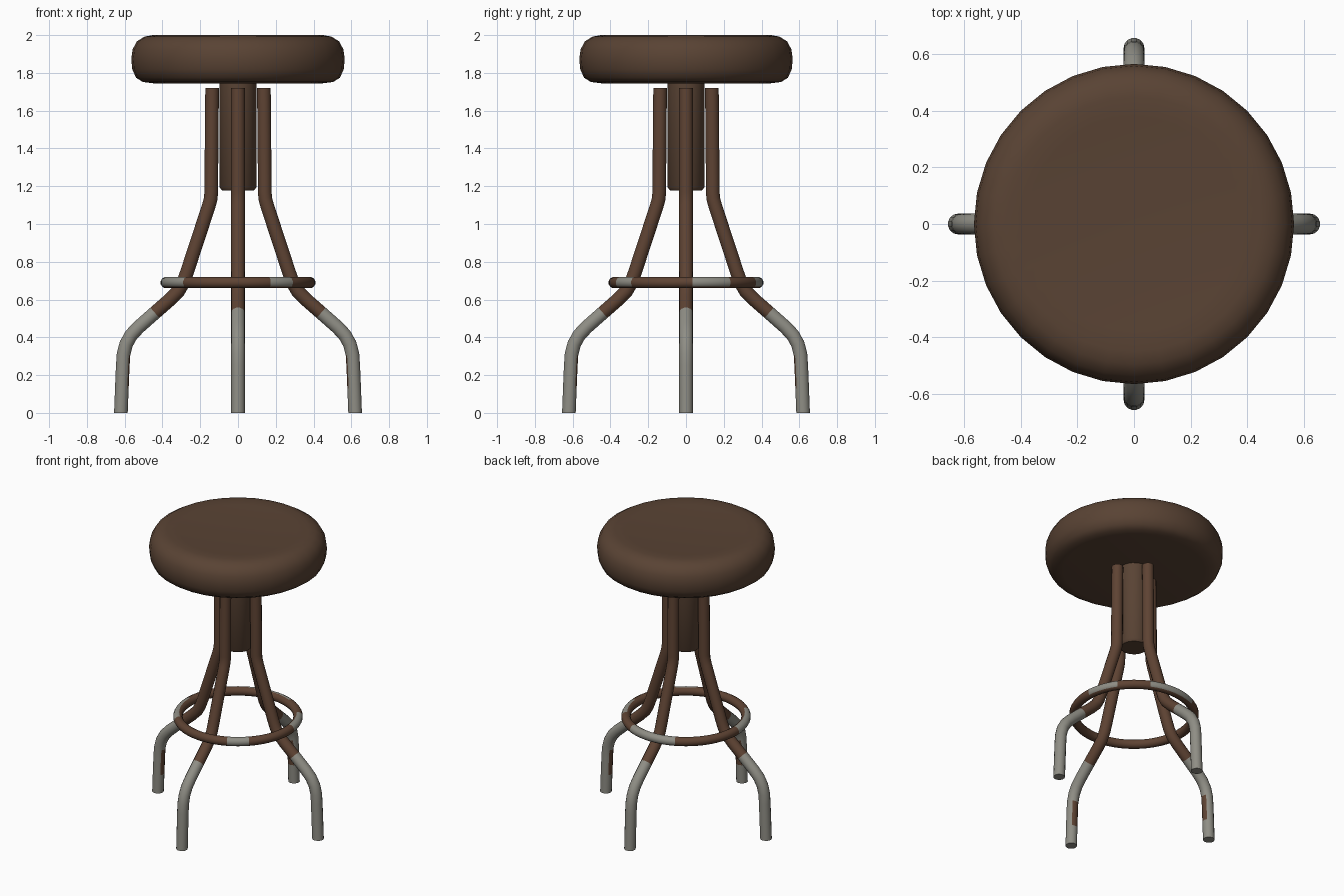
import bpy, bmesh, math
from mathutils import Vector, Matrix

if "Cube" in bpy.data.objects:
    bpy.data.objects.remove(bpy.data.objects["Cube"])


def material(name, rgb):
    m = bpy.data.materials.new(name)
    m.diffuse_color = (*rgb, 1)
    m.use_nodes = True
    m.node_tree.nodes["Principled BSDF"].inputs["Base Color"].default_value = m.diffuse_color
    return m


BROWN = material("dark brown", (0.100, 0.056, 0.034))
RUST = material("rusty brown", (0.112, 0.056, 0.033))
GREY = material("worn grey metal", (0.275, 0.270, 0.235))


def finish(bm, name, mats, angle=40):
    bmesh.ops.recalc_face_normals(bm, faces=bm.faces)
    me = bpy.data.meshes.new(name)
    bm.to_mesh(me)
    bm.free()
    ob = bpy.data.objects.new(name, me)
    bpy.context.collection.objects.link(ob)
    for m in mats:
        me.materials.append(m)
    bpy.ops.object.select_all(action='DESELECT')
    ob.select_set(True)
    bpy.context.view_layer.objects.active = ob
    bpy.ops.object.shade_smooth_by_angle(angle=math.radians(angle))
    return ob


def lathe(name, profile, sides, mat):
    """Turn an (r, z) profile around the z axis; r = 0 closes the ends."""
    bm = bmesh.new()
    vs = [bm.verts.new((r, 0, z)) for r, z in profile]
    es = [bm.edges.new(p) for p in zip(vs, vs[1:])]
    bmesh.ops.spin(bm, geom=vs + es, axis=(0, 0, 1), cent=(0, 0, 0),
                   angle=math.tau, steps=sides, use_duplicate=False)
    bmesh.ops.remove_doubles(bm, verts=bm.verts, dist=0.0005)
    return finish(bm, name, [mat])


def tube(path, side, radius, sides, closed=False):
    """Sweep a circle along a planar path; side is the normal of that plane."""
    bm = bmesh.new()
    n, rings = len(path), []
    for i, p in enumerate(path):
        a = path[(i - 1) % n] if closed else path[max(i - 1, 0)]
        b = path[(i + 1) % n] if closed else path[min(i + 1, n - 1)]
        d1 = (p - a).normalized() if p != a else (b - p).normalized()
        d2 = (b - p).normalized() if p != b else d1
        t = (d1 + d2).normalized()
        if not closed and i in (0, n - 1):
            t = Vector((0, 0, -1))
        out = side.cross(t)
        rings.append([bm.verts.new(p + radius * (math.cos(k) * out + math.sin(k) * side))
                      for k in (math.tau * (j + 0.5) / sides for j in range(sides))])
    for i in range(n if closed else n - 1):
        r, s = rings[i], rings[(i + 1) % n]
        for j in range(sides):
            k = (j + 1) % sides
            bm.faces.new((r[j], r[k], s[k], s[j]))
    if not closed:
        bm.faces.new(rings[0])
        bm.faces.new(rings[-1])
    bmesh.ops.recalc_face_normals(bm, faces=bm.faces)
    bm.normal_update()
    return bm


# Padded round seat with a slight dish on top
lathe("seat", [(0, 1.988), (0.25, 1.990), (0.38, 1.997), (0.45, 2.0), (0.495, 1.992),
               (0.535, 1.967), (0.558, 1.925), (0.565, 1.875), (0.56, 1.82),
               (0.54, 1.775), (0.505, 1.752), (0.45, 1.745), (0, 1.745)], 32, BROWN)

# Central screw housing under the seat
lathe("centre_column", [(0, 1.75), (0.098, 1.75), (0.098, 1.195),
                        (0.085, 1.178), (0, 1.178)], 16, BROWN)

# Four bent tube legs: brown above, worn to grey below, brown strip inside the foot
leg_path = [(0.137, 1.72), (0.142, 1.17), (0.144, 1.135), (0.155, 1.095), (0.27, 0.745),
            (0.29, 0.69), (0.315, 0.645), (0.36, 0.60), (0.40, 0.565), (0.44, 0.53),
            (0.525, 0.455), (0.565, 0.413), (0.592, 0.365), (0.606, 0.31),
            (0.61, 0.25), (0.615, 0.13), (0.62, 0)]
for i, name in enumerate(("right_leg", "back_leg", "left_leg", "front_leg")):
    bm = tube([Vector((x, 0, z)) for x, z in leg_path], Vector((0, 1, 0)), 0.037, 14)
    for f in bm.faces:
        c = f.calc_center_median()
        inner = f.normal.x < -0.85 and 0.12 < c.z < 0.32
        # the worn edge runs square across the sloping tube
        worn = c.x - c.z > -0.10 and c.z < 0.62
        f.material_index = 1 if worn and not inner else 0
    bmesh.ops.rotate(bm, verts=bm.verts, cent=(0, 0, 0),
                     matrix=Matrix.Rotation(i * math.pi / 2, 3, 'Z'))
    finish(bm, name, [RUST, GREY])

# Foot ring with worn grey patches
steps = 72
circle = [Vector((0.381 * math.cos(a), 0.381 * math.sin(a), 0.69))
          for a in (math.tau * i / steps for i in range(steps))]
bm = tube(circle, Vector((0, 0, 1)), 0.03, 12, closed=True)
patches = [(7, 36), (66, 115), (180, 225), (296, 316)]
for f in bm.faces:
    c = f.calc_center_median()
    a = math.degrees(math.atan2(c.y, c.x)) % 360
    outward = f.normal.x * c.x + f.normal.y * c.y > -0.15
    if outward and f.normal.z > -0.75 and any(lo < a < hi for lo, hi in patches):
        f.material_index = 1
finish(bm, "foot_ring", [RUST, GREY])
